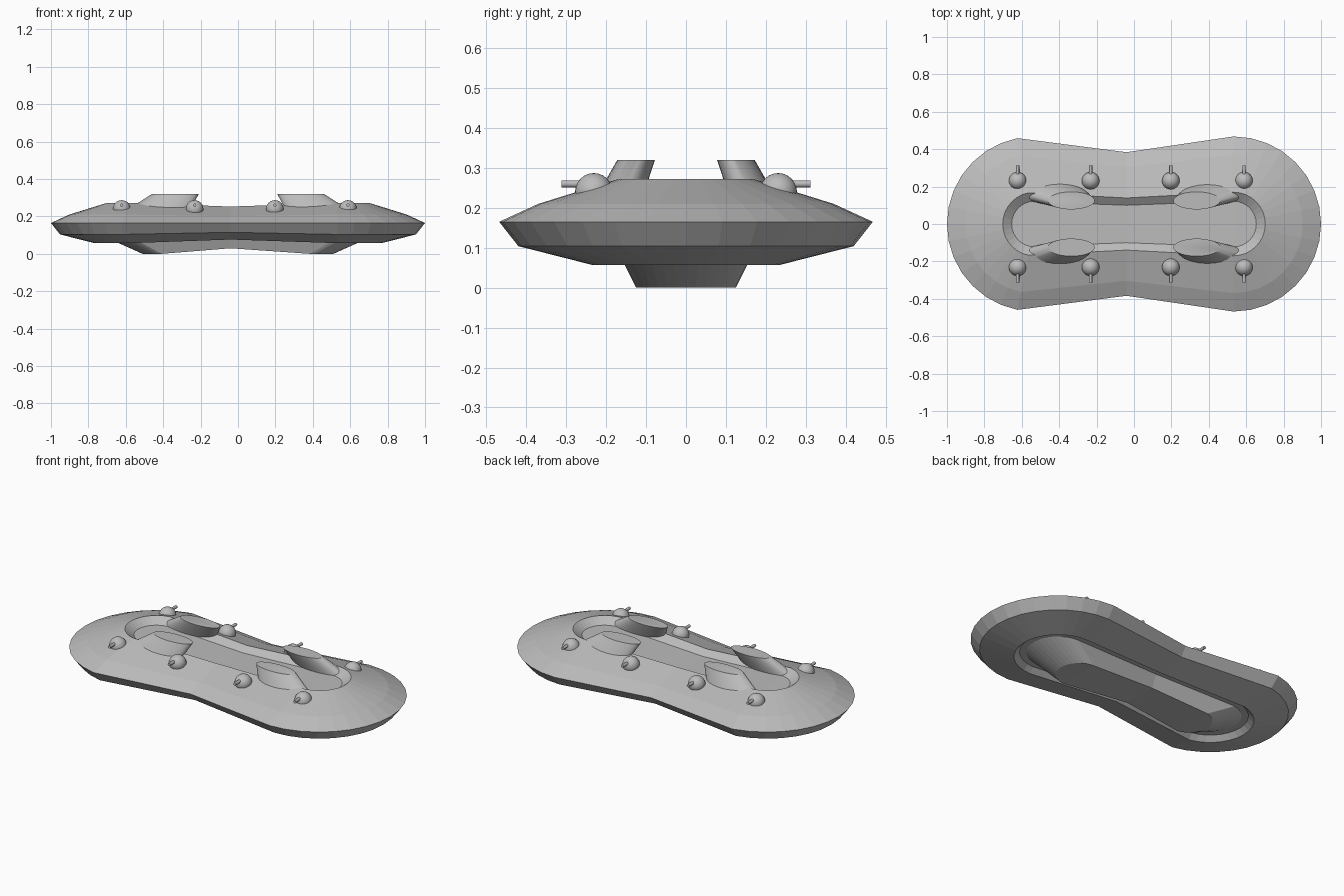
import bpy, bmesh, math
from mathutils import Matrix, Vector

if "Cube" in bpy.data.objects:
    bpy.data.objects.remove(bpy.data.objects["Cube"])

grey = bpy.data.materials.new("hull grey")
grey.diffuse_color = (0.5, 0.5, 0.5, 1)
grey.use_nodes = True
grey.node_tree.nodes["Principled BSDF"].inputs["Base Color"].default_value = grey.diffuse_color


def make(name, bm, smooth=False):
    bmesh.ops.recalc_face_normals(bm, faces=bm.faces)
    me = bpy.data.meshes.new(name)
    bm.to_mesh(me)
    bm.free()
    ob = bpy.data.objects.new(name, me)
    bpy.context.collection.objects.link(ob)
    me.materials.append(grey)
    if smooth:
        bpy.ops.object.select_all(action='DESELECT')
        ob.select_set(True)
        bpy.context.view_layer.objects.active = ob
        bpy.ops.object.shade_smooth_by_angle(angle=math.radians(35))
    return ob


MID, WAIST, STEP = 0.165, 0.82, math.radians(11.25)


def hull_ring(bm, r, z, c):
    """Two round lobes centred at x = +-c, joined by a pinched waist section."""
    right = [(c + r * math.cos(i * STEP), r * math.sin(i * STEP), z) for i in range(-8, 9)]
    left = [(-c + r * math.cos(i * STEP), r * math.sin(i * STEP), z) for i in range(9, 24)]
    wz = MID + (z - MID) * WAIST
    pts = right + [(-0.04, r * WAIST, wz)] + left + [(-0.04, -r * WAIST, wz)]
    return [bm.verts.new(p) for p in pts]


# Hull: radius, height, lobe centre, from recessed deck down to keel
profile = [(0.122, 0.237, 0.532), (0.17, 0.272, 0.532), (0.37, 0.21, 0.532),
           (0.468, 0.165, 0.532), (0.42, 0.104, 0.532), (0.235, 0.057, 0.532),
           (0.205, 0.085, 0.532), (0.168, 0.085, 0.532), (0.125, 0.0, 0.385)]
bm = bmesh.new()
rings = [hull_ring(bm, *p) for p in profile]
n = len(rings[0])
for a, b in zip(rings, rings[1:]):
    for i in range(n):
        j = (i + 1) % n
        bm.faces.new((a[i], a[j], b[j], b[i]))
# Deck and keel caps: lobes are flat, the middle bends at the waist
for r in (rings[0], rings[-1]):
    w0, w1 = r[17], r[-1]
    bm.faces.new(r[:17])
    bm.faces.new((r[16], w0, w1, r[0]))
    bm.faces.new((w0, r[18], r[32], w1))
    bm.faces.new(r[18:33])
make("hull", bm)


# Slanted oval funnels
def funnel(name, sx, sy):
    bm = bmesh.new()
    levels = [(0.335, 0.125, 0.125, 0.047, 0.32), (0.445, 0.172, 0.18, 0.06, 0.215)]
    loops = []
    for cx, cy, rx, ry, z in levels:
        loops.append([bm.verts.new((sx * (cx + rx * math.cos(t)), sy * (cy + ry * math.sin(t)), z))
                      for t in (k * math.tau / 32 for k in range(32))])
    for i in range(32):
        j = (i + 1) % 32
        bm.faces.new((loops[0][i], loops[0][j], loops[1][j], loops[1][i]))
    bm.faces.new(loops[0])
    bm.faces.new(loops[1])
    make(name, bm, True)


# Ball turrets with a short outward barrel
def turret(name, x, sy):
    bm = bmesh.new()
    bmesh.ops.create_uvsphere(bm, u_segments=24, v_segments=12, radius=0.047,
                              matrix=Matrix.Translation((x, sy * 0.231, 0.24)))
    bmesh.ops.create_cone(bm, cap_ends=True, segments=12, radius1=0.009, radius2=0.009, depth=0.08,
                          matrix=Matrix.Translation((x, sy * 0.272, 0.26)) @ Matrix.Rotation(math.pi / 2, 4, 'X'))
    make(name, bm, True)


for sy, side in ((-1, "front"), (1, "back")):
    for sx, end in ((-1, "left"), (1, "right")):
        funnel(f"funnel_{side}_{end}", sx, sy)
    for k, x in enumerate((-0.622, -0.232, 0.197, 0.588)):
        turret(f"turret_{side}_{k + 1}", x, sy)
